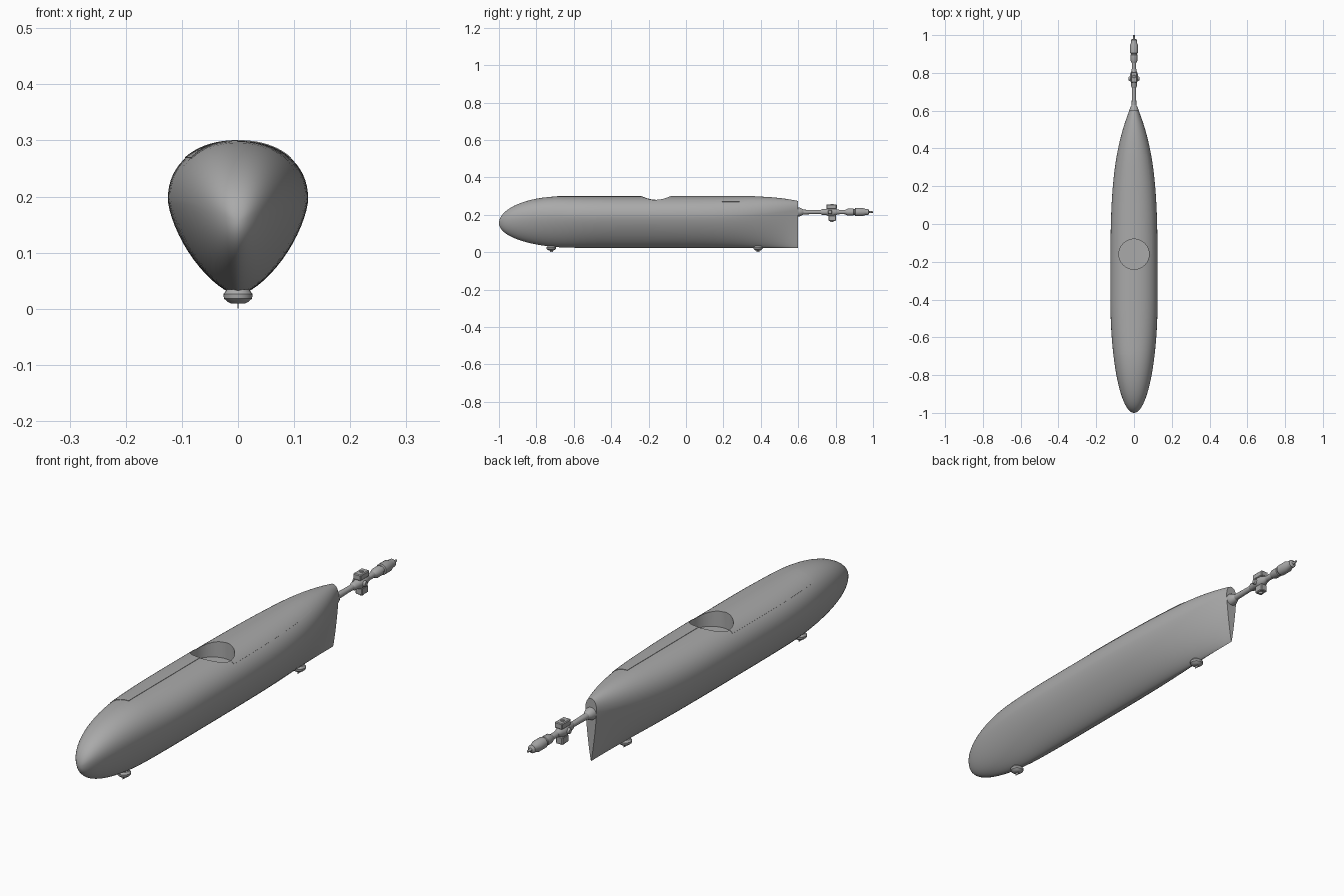
import bpy, bmesh
from math import sin, cos, pi, sqrt
from mathutils import Vector

if "Cube" in bpy.data.objects:
    bpy.data.objects.remove(bpy.data.objects["Cube"])

GREY = bpy.data.materials.new("hull grey")
GREY.use_nodes = True
GREY.diffuse_color = (0.4, 0.4, 0.4, 1)
GREY.node_tree.nodes["Principled BSDF"].inputs["Base Color"].default_value = (0.4, 0.4, 0.4, 1)


def finish(name, bm):
    bmesh.ops.remove_doubles(bm, verts=bm.verts, dist=1e-5)
    bmesh.ops.recalc_face_normals(bm, faces=bm.faces)
    mesh = bpy.data.meshes.new(name)
    bm.to_mesh(mesh)
    bm.free()
    mesh.materials.append(GREY)
    obj = bpy.data.objects.new(name, mesh)
    bpy.context.collection.objects.link(obj)
    return obj


def activate(obj):
    bpy.ops.object.select_all(action='DESELECT')
    obj.select_set(True)
    bpy.context.view_layer.objects.active = obj


def smooth(obj):
    activate(obj)
    bpy.ops.object.shade_smooth_by_angle(angle=0.6)


def grid(bm, rows):
    rows = [[bm.verts.new(p) for p in row] for row in rows]
    for a, b in zip(rows, rows[1:]):
        for i in range(len(a) - 1):
            bm.faces.new((a[i], a[i + 1], b[i + 1], b[i]))
    return rows


def lathe(name, profile, base=(0, 0, 0), axis='Y', sides=20):
    """Closed solid of revolution from (position, radius) pairs."""
    bm = bmesh.new()
    rows = []
    for pos, r in profile:
        ring = []
        for i in range(sides + 1):
            c, s = r * cos(2 * pi * i / sides), r * sin(2 * pi * i / sides)
            p = {'X': (pos, c, s), 'Y': (c, pos, s), 'Z': (c, s, pos)}[axis]
            ring.append(Vector(p) + Vector(base))
        rows.append(ring)
    rows = grid(bm, rows)
    for ring in (rows[0], rows[-1]):
        bm.faces.new(ring[:-1])
    obj = finish(name, bm)
    smooth(obj)
    return obj


def box(name, centre, size):
    bm = bmesh.new()
    bmesh.ops.create_cube(bm, size=1)
    bmesh.ops.scale(bm, vec=size, verts=bm.verts)
    bmesh.ops.translate(bm, vec=centre, verts=bm.verts)
    bmesh.ops.bevel(bm, geom=bm.edges[:], offset=0.003, segments=1, affect='EDGES')
    return finish(name, bm)


def rounding(y, start, length):
    """Elliptical falloff towards the nose."""
    t = min(1, max(0, (start - y) / length))
    return sqrt(max(0, 1 - t * t))


def hull_point(y, a):
    """Hull surface at station y; a runs from -pi/2 (keel) to pi/2 (crown)."""
    aft = max(0, y + 0.4)
    stern = max(0, y / 0.6) ** 3
    width = 0.125 * rounding(y, -0.4, 0.6) * (1 - 0.8 * aft ** 4)
    top = 0.155 + 0.144 * rounding(y, -0.66, 0.34) - 0.025 * max(0, (y - 0.3) / 0.3) ** 2.5
    bottom = 0.155 - 0.131 * rounding(y, -0.6, 0.4)
    widest = bottom + (top - bottom) * (0.62 + 0.2 * stern)
    n = 2.2 if a > 0 else 1.5 + 0.5 * (1 - rounding(y, -0.6, 0.4)) - 0.3 * stern
    u = max(0, cos(a)) ** (2 / n)
    v = abs(sin(a)) ** (2 / n)
    z = widest + v * ((top - widest) if a > 0 else (bottom - widest))
    return Vector((width * u, y, z))


def mirror_x(p):
    return Vector((-p.x, p.y, p.z))


# Hull: lofted egg-shaped sections, rounded nose, blade-like stern
bm = bmesh.new()
half = [-pi / 2 + pi * i / 32 for i in range(33)]
stations = [-1 + 0.6 * (1 - cos(pi / 2 * i / 24)) for i in range(25)]
stations += [-0.4 + i / 30 for i in range(1, 31)]
loops = []
for y in stations:
    side = [hull_point(y, a) for a in half]
    loops.append(side + [mirror_x(p) for p in reversed(side)])
rows = grid(bm, loops)
bm.faces.new(rows[-1])
hull = finish("hull", bm)

# Deck plates: thin covers fore (right half) and aft (left half) of the cockpit
plates = []
for name, y0, y1, flip in (("front_deck_plate", -0.69, -0.16, True),
                           ("rear_deck_plate", -0.16, 0.37, False)):
    bm = bmesh.new()
    strip = []
    for i in range(25):
        y = y0 + (y1 - y0) * i / 24
        row = [hull_point(y, pi / 2 - 0.82 * j / 12) for j in range(13)]
        strip.append([mirror_x(p) for p in row] if flip else row)
    grid(bm, strip)
    plate = finish(name, bm)
    solid = plate.modifiers.new("thickness", 'SOLIDIFY')
    solid.thickness = 0.003
    solid.offset = 0
    plates.append(plate)

# Cockpit well: round cut through deck and plates
cutter = lathe("cockpit_cutter", [(0.235, 0.08), (0.4, 0.08)], (0, -0.16, 0), 'Z', 48)
cutter.hide_render = True
for obj in [hull] + plates:
    cut = obj.modifiers.new("cockpit", 'BOOLEAN')
    cut.operation = 'DIFFERENCE'
    cut.solver = 'EXACT'
    cut.object = cutter
    activate(obj)
    for mod in [m.name for m in obj.modifiers]:
        bpy.ops.object.modifier_apply(modifier=mod)
    smooth(obj)
bpy.data.objects.remove(cutter)

# Keel feet: small stepped discs with a thin blade below
for label, y in (("front", -0.72), ("rear", 0.385)):
    lathe(label + "_foot", [(0.009, 0.012), (0.012, 0.018), (0.018, 0.025),
                            (0.026, 0.026), (0.034, 0.02)], (0, y, 0), 'Z')
    bm = bmesh.new()
    bmesh.ops.create_cube(bm, size=1)
    bmesh.ops.scale(bm, vec=(0.002, 0.016, 0.012), verts=bm.verts)
    bmesh.ops.translate(bm, vec=(0, y, 0.006), verts=bm.verts)
    finish(label + "_foot_blade", bm)

# Tail boom with collar, taper and end pod
Z = 0.215
lathe("boom_collar", [(0.585, 0.024), (0.606, 0.024), (0.622, 0.017), (0.63, 0.012)], (0, 0, Z))
lathe("tail_boom", [(0.6, 0.013), (0.7, 0.011), (0.87, 0.012)], (0, 0, Z))
lathe("boom_sleeve", [(0.72, 0.011), (0.73, 0.016), (0.75, 0.016), (0.76, 0.022),
                      (0.79, 0.022), (0.81, 0.014), (0.82, 0.012)], (0, 0, Z))
lathe("end_pod", [(0.85, 0.011), (0.865, 0.019), (0.895, 0.019), (0.897, 0.016), (0.903, 0.016),
                  (0.905, 0.022), (0.945, 0.022), (0.957, 0.017), (0.975, 0.016),
                  (0.98, 0.006), (1.0, 0.004)], (0, 0, Z))

# Cross-joint: upper and lower blocks, pins and side knobs
box("joint_upper_block", (0, 0.778, 0.243), (0.034, 0.056, 0.024))
box("joint_lower_block", (0, 0.782, 0.183), (0.03, 0.04, 0.03))
lathe("joint_post", [(0.162, 0.007), (0.17, 0.011), (0.25, 0.011), (0.258, 0.007)],
      (0, 0.78, 0), 'Z', 12)
lathe("joint_cross_pin", [(-0.028, 0.009), (-0.022, 0.012), (0.022, 0.012), (0.028, 0.009)],
      (0, 0.77, Z), 'X', 12)
